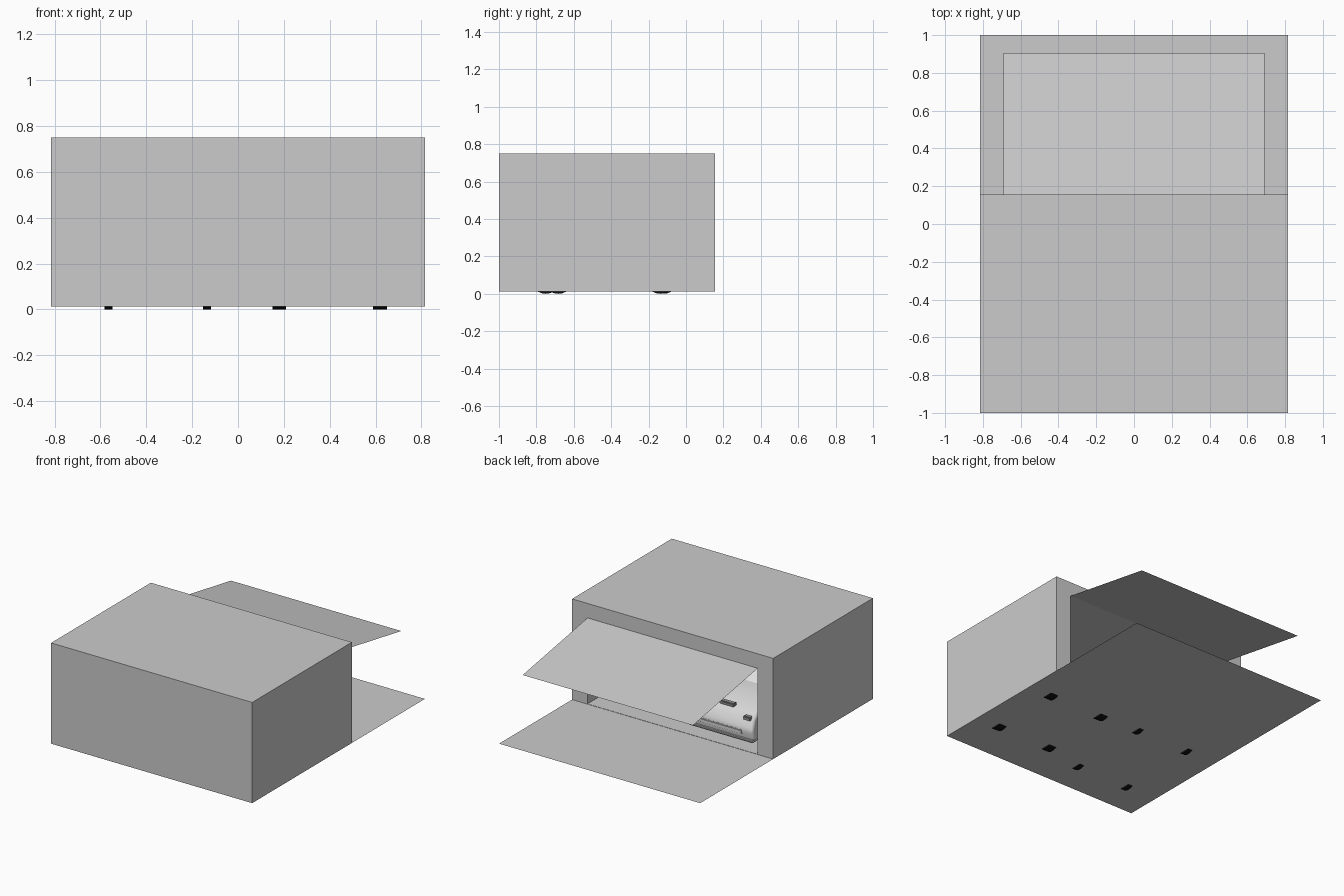
import bpy, bmesh, math
from mathutils import Vector

if "Cube" in bpy.data.objects:
    bpy.data.objects.remove(bpy.data.objects["Cube"])


def material(name, r, g, b):
    m = bpy.data.materials.new(name)
    m.use_nodes = True
    m.diffuse_color = (r, g, b, 1)
    m.node_tree.nodes["Principled BSDF"].inputs["Base Color"].default_value = (r, g, b, 1)
    return m


GREY = material("wall grey", 0.6, 0.6, 0.6)
PAINT = material("car paint", 0.68, 0.68, 0.68)
GLASS = material("pale glass", 0.75, 0.75, 0.75)
TRIM = material("trim grey", 0.3, 0.3, 0.3)
BLACK = material("tyre black", 0.005, 0.005, 0.005)


def finish(name, bm, mat):
    bmesh.ops.recalc_face_normals(bm, faces=bm.faces)
    mesh = bpy.data.meshes.new(name)
    bm.to_mesh(mesh)
    bm.free()
    mesh.materials.append(mat)
    ob = bpy.data.objects.new(name, mesh)
    bpy.context.scene.collection.objects.link(ob)
    return ob


def box(name, lo, hi, mat, bevel=0):
    bm = bmesh.new()
    bmesh.ops.create_cube(bm, size=1)
    for v in bm.verts:
        v.co = Vector([lo[i] + (v.co[i] + 0.5) * (hi[i] - lo[i]) for i in range(3)])
    if bevel:
        bmesh.ops.bevel(bm, geom=bm.edges[:], offset=bevel, segments=2, affect='EDGES')
    return finish(name, bm, mat)


def sheet(name, points, mat):
    bm = bmesh.new()
    bm.faces.new([bm.verts.new(p) for p in points])
    return finish(name, bm, mat)


def smooth(ob):
    bpy.ops.object.select_all(action='DESELECT')
    ob.select_set(True)
    bpy.context.view_layer.objects.active = ob
    bpy.ops.object.shade_smooth_by_angle(angle=math.radians(35))


def side_profile(name, profile, half, taper, x, y, mat, bevel):
    """Extrude a (y, z) outline across x, narrowing towards its top."""
    bm = bmesh.new()
    low = min(p[1] for p in profile)
    high = max(p[1] for p in profile)
    rings = []
    for s in (-1, 1):
        ring = []
        for py, pz in profile:
            w = half - taper * (pz - low) / (high - low)
            ring.append(bm.verts.new((x + s * w, y + py, pz)))
        bm.faces.new(ring)
        rings.append(ring)
    n = len(profile)
    for i in range(n):
        j = (i + 1) % n
        bm.faces.new((rings[0][i], rings[0][j], rings[1][j], rings[1][i]))
    ob = finish(name, bm, mat)
    mod = ob.modifiers.new("soft edges", 'BEVEL')
    mod.width = bevel
    mod.segments = 3
    smooth(ob)
    return ob


def car(label, x, y, track, base, length, tyre):
    half = track / 2 + 0.045
    e = length / 2
    # Lower body with sloping nose and tail
    side_profile(label + "_body",
                 [(e, 0.05), (e + 0.01, 0.13), (e - 0.025, 0.2), (e - 0.09, 0.25),
                  (e * 0.3, 0.29), (-e * 0.75, 0.29), (-e + 0.01, 0.25), (-e, 0.05)],
                 half, 0.03, x, y, PAINT, 0.02)
    # Cabin glass and roof
    side_profile(label + "_cabin",
                 [(e * 0.34, 0.28), (0, 0.4), (-e * 0.45, 0.4), (-e * 0.8, 0.28)],
                 half - 0.035, 0.04, x, y, GLASS, 0.015)
    box(label + "_roof", (x - half + 0.085, y - e * 0.44, 0.398),
        (x + half - 0.085, y - 0.01, 0.412), PAINT, 0.005)
    # Nose grille, badge plate, lamps, bumper lip
    box(label + "_grille", (x - 0.17, y + e - 0.02, 0.09),
        (x + 0.17, y + e + 0.014, 0.125), PAINT, 0.006)
    box(label + "_hood_scoop", (x - 0.06, y + e - 0.09, 0.235),
        (x + 0.06, y + e - 0.05, 0.26), TRIM, 0.006)
    box(label + "_bumper", (x - half - 0.005, y + e - 0.05, 0.05),
        (x + half + 0.005, y + e + 0.02, 0.07), PAINT, 0.008)
    for s, side in ((1, "left"), (-1, "right")):
        lx = x + s * (half - 0.07)
        box(f"{label}_{side}_lamp", (lx - 0.03, y + e - 0.06, 0.185),
            (lx + 0.03, y + e - 0.015, 0.215), TRIM, 0.006)
        box(f"{label}_{side}_tail_lamp", (lx - 0.03, y - e - 0.005, 0.19),
            (lx + 0.03, y - e + 0.03, 0.22), TRIM, 0.006)
        # Wheels
        for f, end in ((1, "front"), (-1, "rear")):
            for part, r, w, mat in (("tyre", 0.082, tyre, BLACK), ("hub", 0.045, tyre + 0.012, TRIM)):
                bpy.ops.mesh.primitive_cylinder_add(
                    vertices=24, radius=r, depth=w, rotation=(0, math.pi / 2, 0),
                    location=(x + s * track / 2, y + f * base / 2, 0.084))
                ob = bpy.context.object
                ob.name = f"{label}_{side}_{end}_{part}"
                ob.data.materials.append(mat)
                smooth(ob)


# Garage shell hollowed out from the back
F = 0.012
shell = box("garage_shell", (-0.815, -1, F), (0.815, 0.155, 0.75), GREY)
cutter = box("cavity_cutter", (-0.69, -0.975, F + 0.002), (0.69, 0.3, 0.644), GREY)
cutter.hide_render = True
cutter.hide_viewport = True
mod = shell.modifiers.new("cavity", 'BOOLEAN')
mod.operation = 'DIFFERENCE'
mod.solver = 'EXACT'
mod.object = cutter
bpy.context.view_layer.update()
hollow = bpy.data.meshes.new_from_object(shell.evaluated_get(bpy.context.evaluated_depsgraph_get()))
shell.modifiers.clear()
shell.data = hollow
bpy.data.objects.remove(cutter)

# Driveway and tilted door
sheet("driveway", [(-0.815, 0.155, F), (0.815, 0.155, F), (0.815, 1, F), (-0.815, 1, F)], GREY)
sheet("garage_door", [(-0.69, 0.155, 0.644), (0.69, 0.155, 0.644),
                      (0.69, 0.905, 0.512), (-0.69, 0.905, 0.512)], GREY)

# Two parked cars
car("right_car", -0.35, -0.435, 0.43, 0.63, 1.04, 0.035)
car("left_car", 0.4, -0.41, 0.44, 0.545, 0.95, 0.06)

# Rest the wheels on the ground
for ob in bpy.data.objects:
    if ob.name.endswith(("_tyre", "_hub")):
        ob.location.z = 0.082
